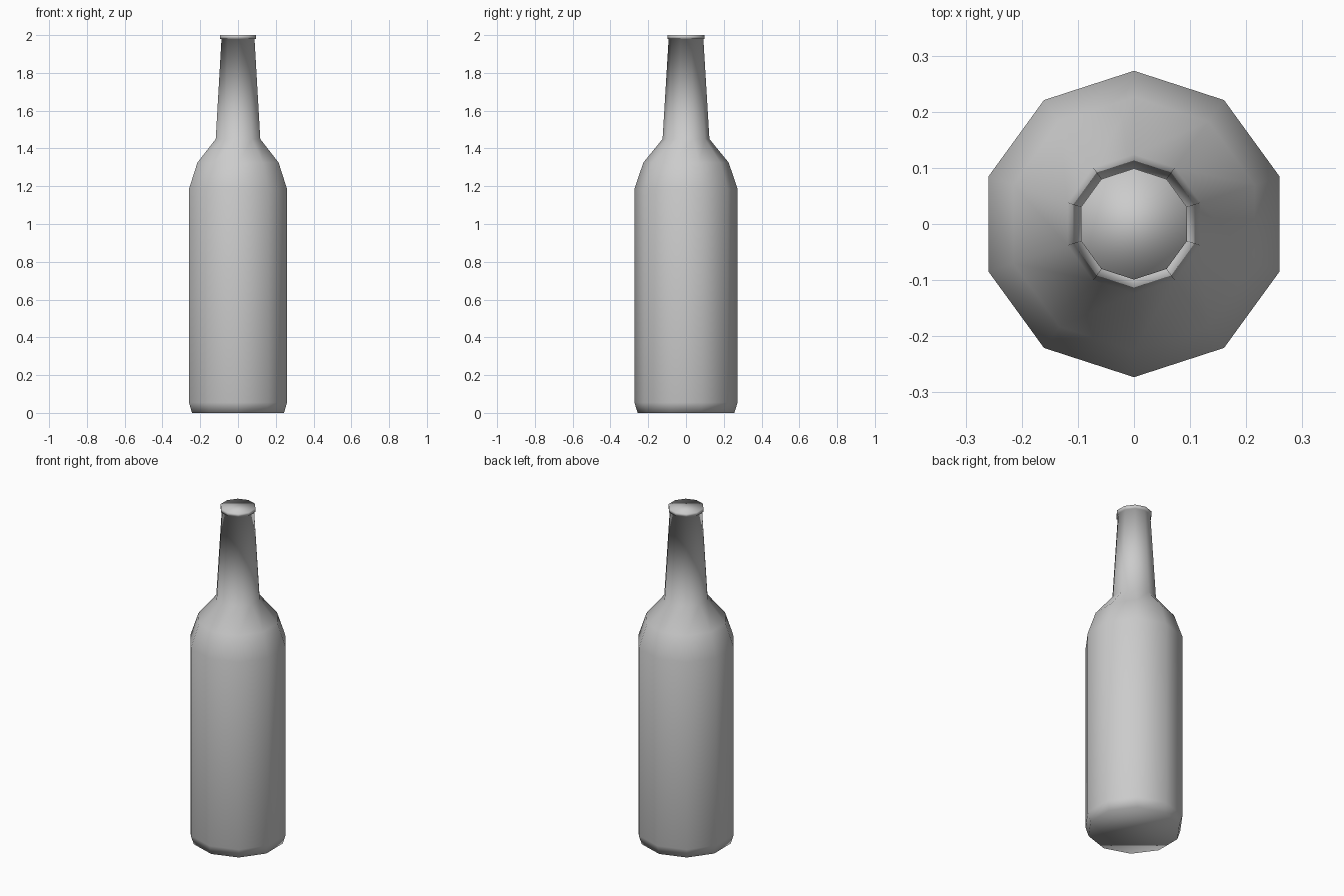
import bpy, bmesh, math

if "Cube" in bpy.data.objects:
    bpy.data.objects.remove(bpy.data.objects["Cube"])

SIDES = 10
# (radius, height) profile, bottom to top
PROFILE = [
    (0.256, 0.0), (0.273, 0.055),                    # base bevel
    (0.273, 1.185), (0.226, 1.325), (0.124, 1.45),   # body and shoulder
    (0.092, 1.98), (0.099, 1.98), (0.099, 2.0),      # neck and lip
]

bm = bmesh.new()
rings = []
for r, z in PROFILE:
    rings.append([bm.verts.new((r * math.cos(math.pi / 2 + i * math.tau / SIDES),
                                r * math.sin(math.pi / 2 + i * math.tau / SIDES), z))
                  for i in range(SIDES)])

# Walls between neighbouring rings
for low, high in zip(rings, rings[1:]):
    for i in range(SIDES):
        j = (i + 1) % SIDES
        bm.faces.new((low[i], low[j], high[j], high[i]))

# Closed bottom and top
bm.faces.new(rings[0][::-1])
bm.faces.new(rings[-1])

# Smooth shading over the low-poly shell
for f in bm.faces:
    f.smooth = True

mesh = bpy.data.meshes.new("bottle")
bm.to_mesh(mesh)
bm.free()
bottle = bpy.data.objects.new("bottle", mesh)
bpy.context.collection.objects.link(bottle)
